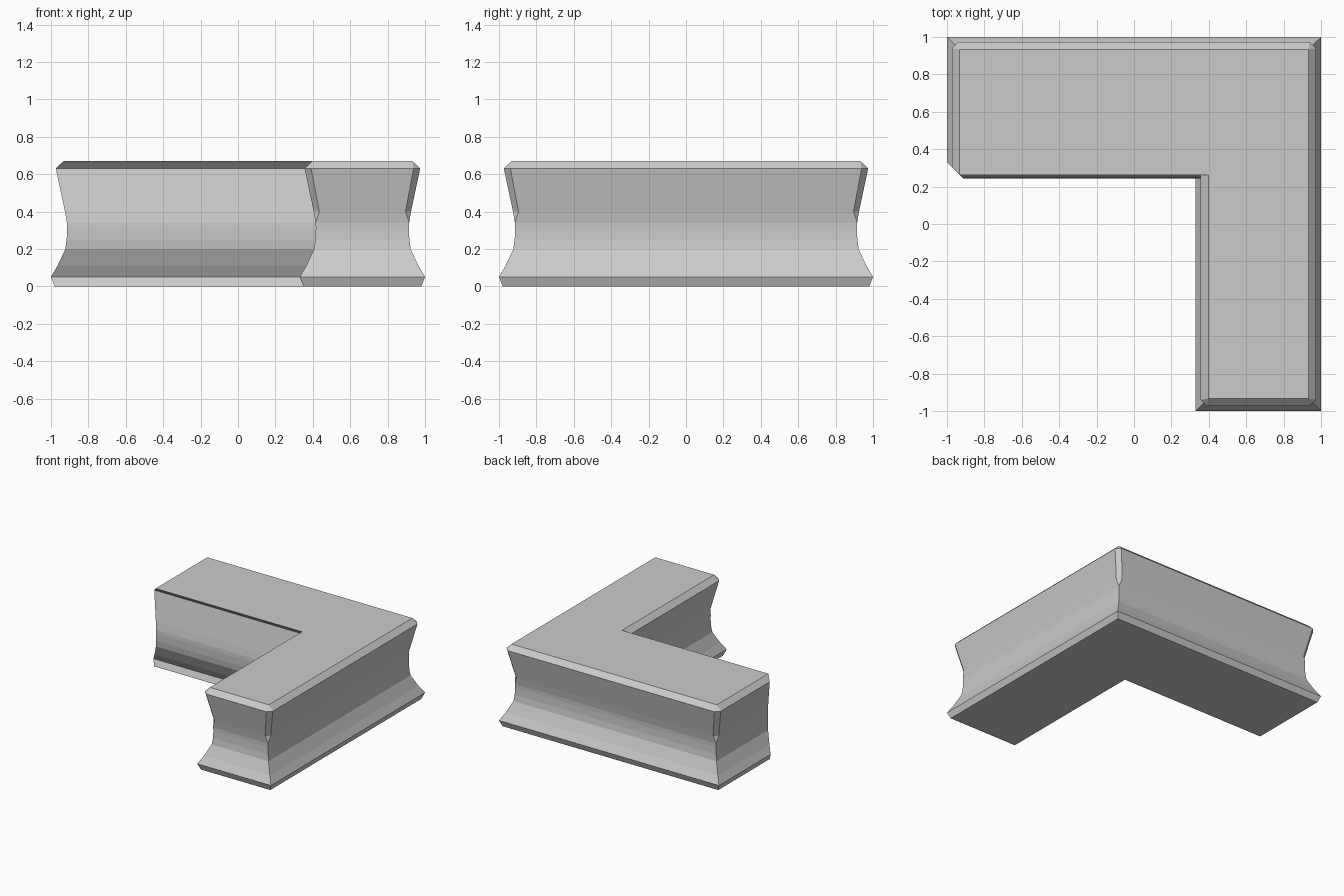
import bpy, bmesh
from mathutils import Vector

if "Cube" in bpy.data.objects:
    bpy.data.objects.remove(bpy.data.objects["Cube"])

# Plan corners (counterclockwise): widest position, inset direction, corner is chamfered
CORNERS = [
    ((-1, 1), (1, -1), True),
    ((-1, 0.33), (1, -1), False),   # inner front side bulges outward
    ((0.33, 0.33), (1, -1), False),
    ((0.33, -1), (1, 1), True),
    ((1, -1), (-1, 1), True),
    ((1, 1), (-1, -1), True),
]

# Side profile: height, inset, corner chamfer
PROFILE = [
    (0.0, 0.02, 0), (0.05, 0.0, 0), (0.11, 0.035, 0), (0.20, 0.077, 0),
    (0.25, 0.084, 0), (0.31, 0.086, 0), (0.34, 0.085, 0),
    (0.40, 0.075, 0.03), (0.63, 0.026, 0.035), (0.67, 0.067, 0),
]


def ring(bm, z, inset, cut):
    pts = [Vector((p[0] + d[0] * inset, p[1] + d[1] * inset, z)) for p, d, _ in CORNERS]
    verts = []
    for i, p in enumerate(pts):
        c = cut if CORNERS[i][2] else 0
        for q in (pts[i - 1], pts[(i + 1) % len(pts)]):
            verts.append(bm.verts.new(p + (q - p).normalized() * c))
    return verts


# L-shaped counter: stacked rings joined into moulded sides
bm = bmesh.new()
rings = [ring(bm, *row) for row in PROFILE]
n = len(rings[0])
for a, b in zip(rings, rings[1:]):
    for i in range(n):
        j = (i + 1) % n
        bm.faces.new((a[i], a[j], b[j], b[i]))
bm.faces.new(rings[-1])
bm.faces.new(rings[0][::-1])
bmesh.ops.remove_doubles(bm, verts=bm.verts, dist=0.0005)
bmesh.ops.recalc_face_normals(bm, faces=bm.faces)

mesh = bpy.data.meshes.new("corner_counter")
bm.to_mesh(mesh)
bm.free()
bpy.context.collection.objects.link(bpy.data.objects.new("corner_counter", mesh))
